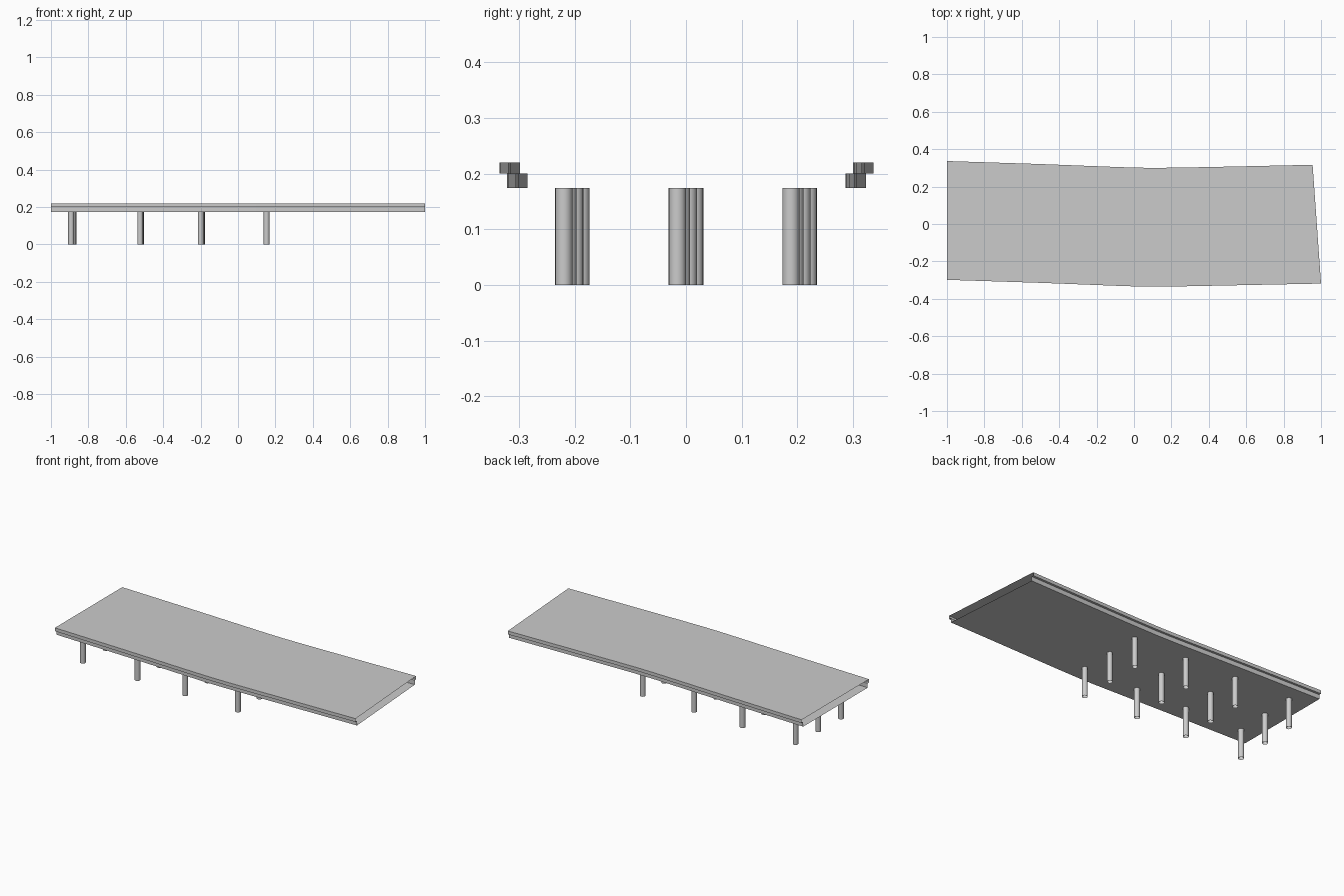
import bpy, bmesh, math

cube = bpy.data.objects.get("Cube")
if cube:
    bpy.data.objects.remove(cube, do_unlink=True)

concrete = bpy.data.materials.new("light_concrete")
concrete.use_nodes = True
colour = (0.6, 0.6, 0.6, 1)
concrete.diffuse_color = colour
concrete.node_tree.nodes["Principled BSDF"].inputs["Base Color"].default_value = colour


def add_object(name, bm):
    mesh = bpy.data.meshes.new(name)
    bm.to_mesh(mesh)
    bm.free()
    mesh.materials.append(concrete)
    obj = bpy.data.objects.new(name, mesh)
    bpy.context.collection.objects.link(obj)
    return obj


# Deck: a hollow stepped section swept along a gently bent centre line, open at both ends
centre_line = [(-1, 0.019), (-0.5, 0.003), (-0.1, -0.0125), (0.0, -0.016),
               (0.1, -0.0175), (0.25, -0.016), (0.5, -0.011), (1, -0.001)]
half_section = [(0.304, 0.174), (0.304, 0.2), (0.3175, 0.2), (0.3175, 0.22)]
section = half_section + [(-y, z) for y, z in reversed(half_section)]
END_SKEW = 0.071

bm = bmesh.new()
rings = []
for i, (x, cy) in enumerate(centre_line):
    last = i == len(centre_line) - 1
    ring = []
    for y, z in section:
        shift = -END_SKEW * (y + 0.3175) if last else 0
        ring.append(bm.verts.new((x + shift, cy + y, z)))
    rings.append(ring)
for a, b in zip(rings, rings[1:]):
    for j in range(len(section)):
        k = (j + 1) % len(section)
        bm.faces.new((a[j], b[j], b[k], a[k]))
bmesh.ops.recalc_face_normals(bm, faces=bm.faces)
# Make sure the road surface faces up
bm.normal_update()
top = max(bm.faces, key=lambda f: f.calc_center_median().z)
if top.normal.z < 0:
    bmesh.ops.reverse_faces(bm, faces=bm.faces)
add_object("deck", bm)

# Pillars: four rows of three open tubes, each row square to the centre line
PILLAR_HEIGHT = 0.174
rows = [(-0.885, 0.0155, 0.035), (-0.521, 0.004, 0.01),
        (-0.195, -0.0085, 0.02), (0.153, -0.0155, 0.0)]
for r, (x, cy, skew) in enumerate(rows, 1):
    for side, offset in (("front", -0.204), ("middle", 0), ("back", 0.204)):
        bm = bmesh.new()
        bmesh.ops.create_cone(bm, cap_ends=False, segments=20, radius1=0.0155,
                              radius2=0.0155, depth=PILLAR_HEIGHT)
        for f in bm.faces:
            f.smooth = True
        pillar = add_object(f"{side}_pillar_{r}", bm)
        pillar.location = (x + skew * offset, cy + offset, PILLAR_HEIGHT / 2)
